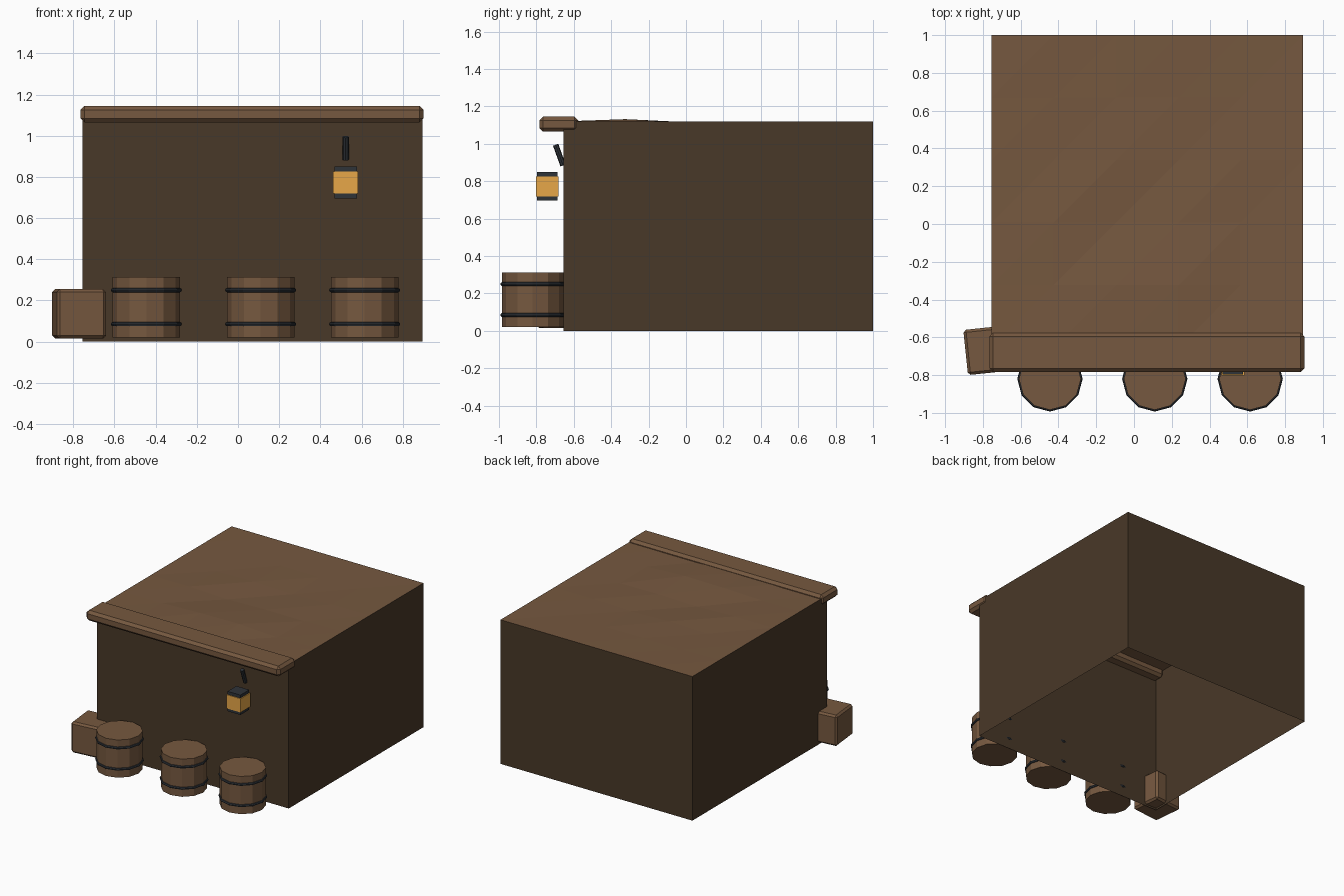
import bpy, bmesh
from math import radians, pi
from mathutils import Vector

if "Cube" in bpy.data.objects:
    bpy.data.objects.remove(bpy.data.objects["Cube"])


def material(name, rgb):
    m = bpy.data.materials.new(name)
    m.diffuse_color = (*rgb, 1)
    m.use_nodes = True
    m.node_tree.nodes["Principled BSDF"].inputs["Base Color"].default_value = m.diffuse_color
    return m


WOOD = material("wood", (0.18, 0.098, 0.050))
DARK = material("dark_wall", (0.066, 0.040, 0.021))
IRON = material("iron", (0.028, 0.033, 0.040))
GLOW = material("lantern_glow", (0.80, 0.39, 0.065))


def finish(name, bm, mat):
    me = bpy.data.meshes.new(name)
    bm.to_mesh(me)
    bm.free()
    me.materials.append(mat)
    ob = bpy.data.objects.new(name, me)
    bpy.context.collection.objects.link(ob)
    return ob


def box(name, center, size, mat, bevel=0, turn=0):
    bm = bmesh.new()
    bmesh.ops.create_cube(bm, size=1)
    bmesh.ops.scale(bm, vec=size, verts=bm.verts)
    if bevel:
        bmesh.ops.bevel(bm, geom=bm.edges[:], offset=bevel, segments=1,
                        affect='EDGES', profile=0.5)
    ob = finish(name, bm, mat)
    ob.location = center
    ob.rotation_euler.z = turn
    return ob


def lathe(name, profile, center, mat, sides=12, closed=False):
    """Spin an (r, z) profile; open profiles get flat end caps."""
    bm = bmesh.new()
    rings = []
    for r, z in profile:
        ring = bmesh.ops.create_circle(bm, segments=sides, radius=r)["verts"]
        for v in ring:
            v.co.z = z
        rings.append(ring)
    pairs = list(zip(rings, rings[1:]))
    if closed:
        pairs.append((rings[-1], rings[0]))
    for a, b in pairs:
        for i in range(sides):
            j = (i + 1) % sides
            bm.faces.new((a[i], a[j], b[j], b[i]))
    if not closed:
        bm.faces.new(rings[0])
        bm.faces.new(rings[-1])
    bmesh.ops.recalc_face_normals(bm, faces=bm.faces)
    ob = finish(name, bm, mat)
    ob.location = center
    return ob


# Block walls: four sheets, open underneath
X0, X1, Y0, Y1, TOP = -0.755, 0.895, -0.655, 1.0, 1.12
bm = bmesh.new()
corners = [(X0, Y0), (X1, Y0), (X1, Y1), (X0, Y1)]
low = [bm.verts.new((x, y, 0)) for x, y in corners]
high = [bm.verts.new((x, y, TOP)) for x, y in corners]
for i in range(4):
    j = (i + 1) % 4
    bm.faces.new((low[i], low[j], high[j], high[i]))
finish("block_walls", bm, DARK)

# Uneven roof: 5 x 5 grid, flat rim, slightly lifted or sunken inside
bumps = [(-0.002, 0.008, 0.012, -0.004),
         (0.000, -0.012, -0.004, -0.006),
         (-0.008, 0.000, -0.010, -0.002),
         (-0.004, -0.002, -0.004, -0.003)]
bm = bmesh.new()
N = 5
grid = []
for j in range(N + 1):
    row = []
    for i in range(N + 1):
        inside = 0 < i < N and 0 < j < N
        dz = bumps[j - 1][i - 1] if inside else 0
        row.append(bm.verts.new((X0 + (X1 - X0) * i / N,
                                 Y0 + (Y1 - Y0) * j / N, TOP + dz)))
    grid.append(row)
for j in range(N):
    for i in range(N):
        a, b = grid[j][i], grid[j][i + 1]
        c, d = grid[j + 1][i + 1], grid[j + 1][i]
        bm.faces.new((a, b, c))
        bm.faces.new((a, c, d))
finish("roof_surface", bm, WOOD)

# Bevelled beam along the front top edge
box("front_beam", (0.068, -0.68, 1.105), (1.668, 0.208, 0.08), WOOD, bevel=0.02)

# Crate at the front left corner
box("crate", (-0.772, -0.668, 0.135), (0.24, 0.24, 0.24), WOOD,
    bevel=0.014, turn=radians(6))

# Barrels with two iron hoops each
for n, x in enumerate((-0.445, 0.11, 0.615), 1):
    lathe(f"barrel_{n}", [(0.164, 0.02), (0.164, 0.313)], (x, -0.82, 0), WOOD)
    for part, z in (("lower", 0.085), ("upper", 0.25)):
        section = [(0.162, z - 0.011), (0.169, z - 0.008), (0.173, z),
                   (0.169, z + 0.008), (0.162, z + 0.011), (0.158, z)]
        lathe(f"barrel_{n}_{part}_hoop", section, (x, -0.82, 0), IRON, closed=True)

# Lantern with glowing body and iron caps
LX, LY = 0.523, -0.742
box("lantern_glass", (LX, LY, 0.7725), (0.122, 0.12, 0.107), GLOW)
for part, z in (("bottom", 0.7085), ("top", 0.838)):
    box(f"lantern_{part}_cap", (LX, LY, z), (0.11, 0.108, 0.025), IRON)

# Short tilted rod bracket above the lantern
start, end = Vector((LX, -0.657, 0.884)), Vector((LX, -0.697, 0.995))
rod = lathe("lantern_bracket", [(0.015, 0), (0.015, (end - start).length)],
            start, IRON, sides=8)
rod.rotation_euler = (end - start).to_track_quat('Z', 'Y').to_euler()
